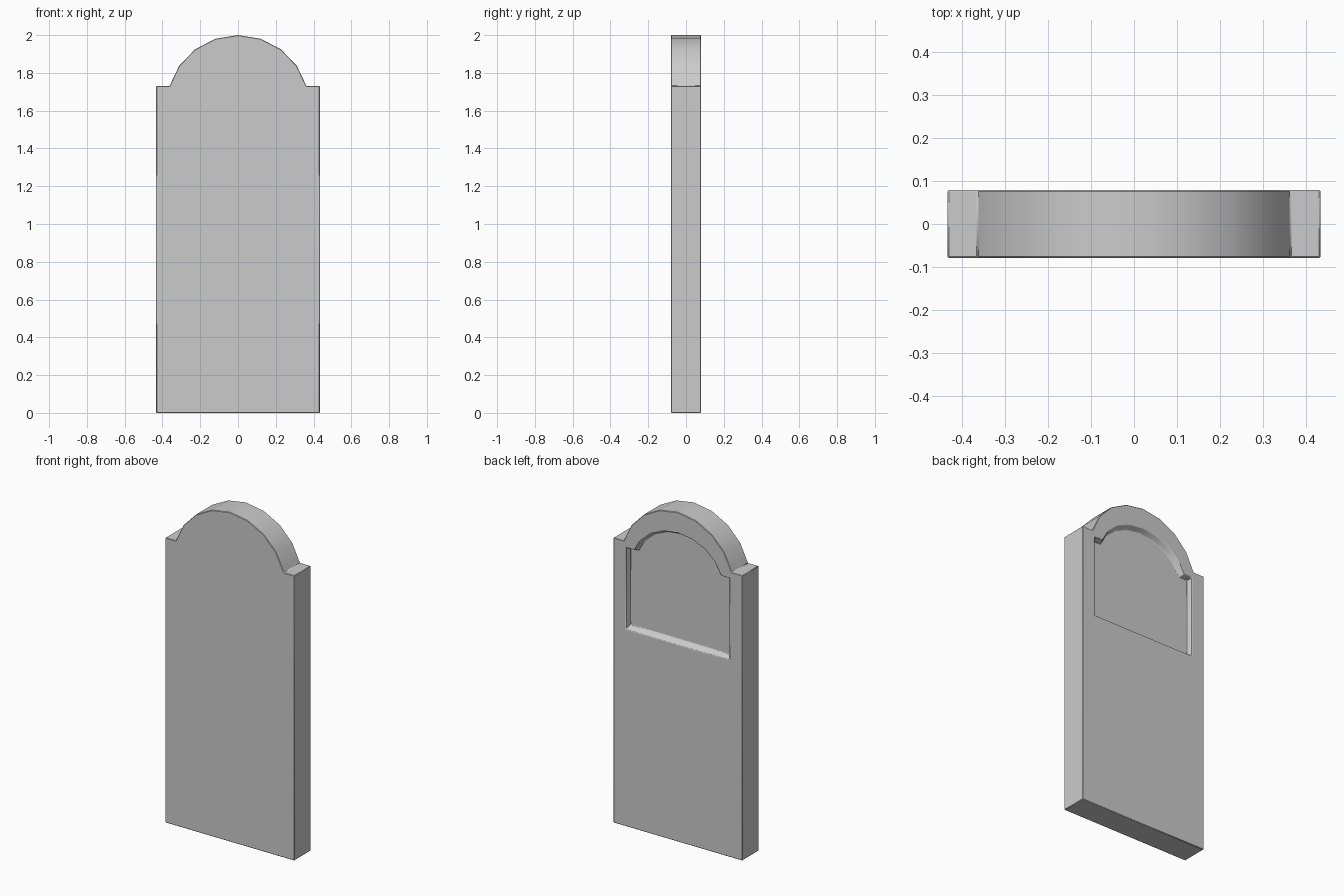
import bpy, bmesh, math

if "Cube" in bpy.data.objects:
    bpy.data.objects.remove(bpy.data.objects["Cube"])

HALF_Y = 0.079


def outline(half_w, z0, z_shoulder, arch_half, z_top, y, segs=8):
    """Closed shouldered-arch outline in the XZ plane."""
    pts = [(-half_w, y, z0), (half_w, y, z0), (half_w, y, z_shoulder)]
    limit = math.radians(73.9)
    low = math.cos(limit)
    for i in range(segs + 1):
        a = limit - 2 * limit * i / segs
        x = arch_half * math.sin(a) / math.sin(limit)
        rise = (math.cos(a) - low) / (1 - low)
        pts.append((x, y, z_shoulder + (z_top - z_shoulder) * rise))
    pts.append((-half_w, y, z_shoulder))
    return pts


# Matching loops: front face, back face, recess rim, recess floor
loops = [
    outline(0.433, 0.0, 1.73, 0.363, 2.0, -HALF_Y),
    outline(0.433, 0.0, 1.73, 0.363, 2.0, HALF_Y),
    outline(0.348, 1.195, 1.693, 0.29, 1.875, HALF_Y),
    outline(0.338, 1.215, 1.683, 0.281, 1.858, HALF_Y - 0.032),
]

bm = bmesh.new()
rings = [[bm.verts.new(p) for p in loop] for loop in loops]
n = len(rings[0])
for a, b in zip(rings, rings[1:]):
    for i in range(n):
        j = (i + 1) % n
        bm.faces.new((a[i], a[j], b[j], b[i]))
bm.faces.new(rings[0])
bm.faces.new(rings[-1])
bmesh.ops.recalc_face_normals(bm, faces=bm.faces)

# Headstone slab
mesh = bpy.data.meshes.new("headstone_slab")
bm.to_mesh(mesh)
bm.free()
slab = bpy.data.objects.new("headstone_slab", mesh)
bpy.context.collection.objects.link(slab)
bpy.context.view_layer.objects.active = slab
slab.select_set(True)
bpy.ops.object.shade_smooth_by_angle(angle=math.radians(30))

# Slightly worn edges
bevel = slab.modifiers.new("worn_edges", 'BEVEL')
bevel.width = 0.003
bevel.segments = 1
bevel.limit_method = 'ANGLE'
bevel.angle_limit = math.radians(40)
